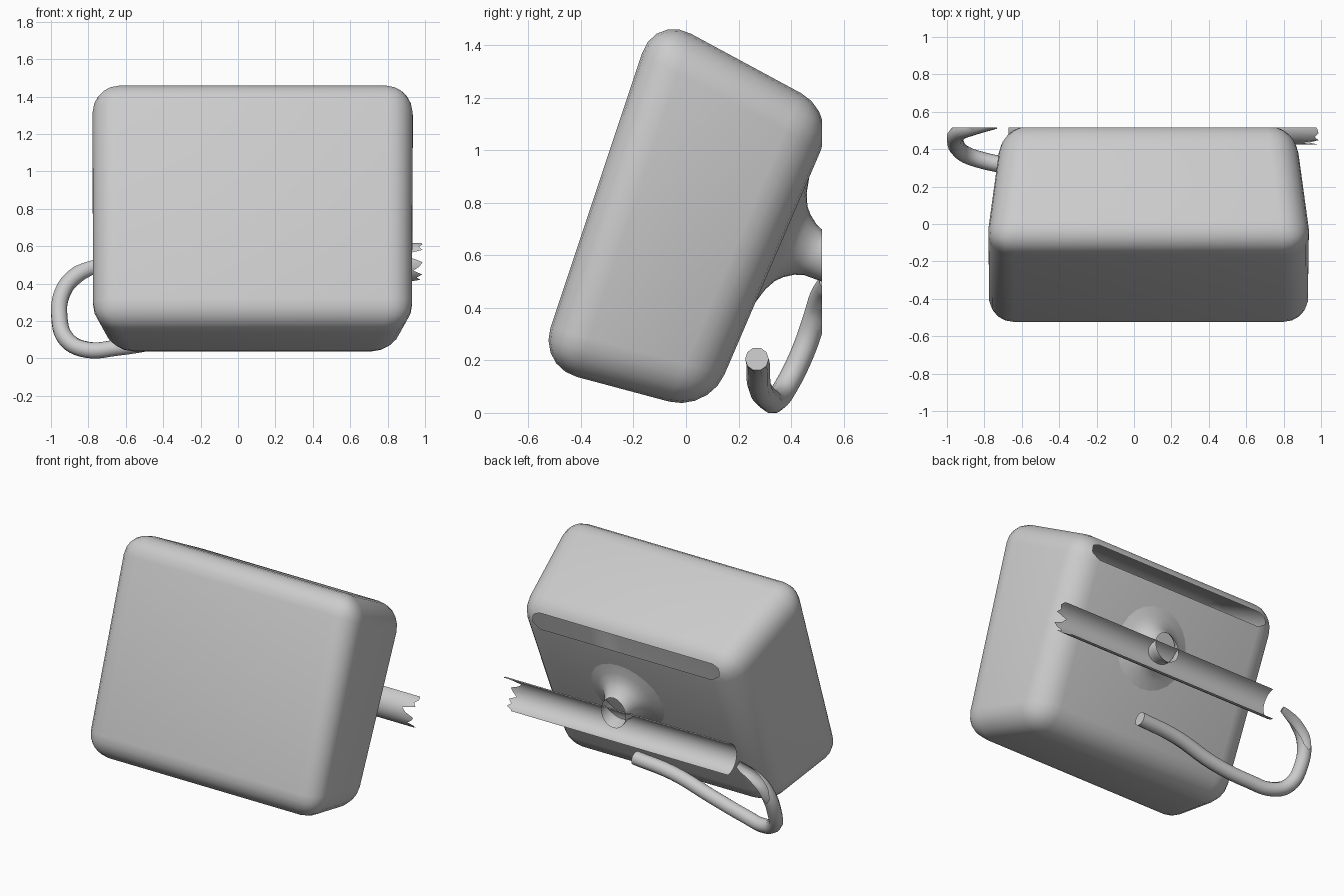
import bpy, bmesh, math, random
from mathutils import Vector

if "Cube" in bpy.data.objects:
    bpy.data.objects.remove(bpy.data.objects["Cube"])

random.seed(4)
CUT_Y = 0.517   # everything behind this plane is sliced away and left open
CX = 0.078      # centre of the housing in x


def finish(name, bm, angle=60):
    """Slice open at the back plane, link as an object and smooth."""
    geom = bm.verts[:] + bm.edges[:] + bm.faces[:]
    bmesh.ops.bisect_plane(bm, geom=geom, dist=1e-5, plane_co=(0, CUT_Y, 0),
                           plane_no=(0, 1, 0), clear_outer=True)
    me = bpy.data.meshes.new(name)
    bm.to_mesh(me)
    bm.free()
    ob = bpy.data.objects.new(name, me)
    bpy.context.scene.collection.objects.link(ob)
    bpy.ops.object.select_all(action='DESELECT')
    ob.select_set(True)
    bpy.context.view_layer.objects.active = ob
    bpy.ops.object.shade_smooth_by_angle(angle=math.radians(angle))
    return ob


def skin(bm, rows, closed):
    """Join rows of points with quads."""
    vs = [[bm.verts.new(p) for p in row] for row in rows]
    for a, b in zip(vs, vs[1:]):
        n = len(a)
        for i in range(n if closed else n - 1):
            j = (i + 1) % n
            bm.faces.new((a[i], a[j], b[j], b[i]))


# housing: tilted box, narrower at the back, with rounded edges
profile = [(-0.565, 0.177, 0.875), (0.085, 0.003, 0.775),
           (0.575, 1.143, 0.785), (-0.118, 1.517, 0.875)]   # y, z, half width
bm = bmesh.new()
skin(bm, [[(CX + s * w, y, z) for y, z, w in profile] for s in (-1, 1)], True)
bmesh.ops.holes_fill(bm, edges=bm.edges[:])
bmesh.ops.recalc_face_normals(bm, faces=bm.faces[:])
bmesh.ops.bevel(bm, geom=bm.edges[:], offset=0.155, segments=5, profile=0.5,
                affect='EDGES', clamp_overlap=True)
finish("housing", bm)

# mount: flared neck growing out of the back of the housing
base = Vector((0.17, 0.367, 0.66))
axis = Vector((0, 0.919, -0.394))
side, up = Vector((1, 0, 0)), Vector((0, 0.394, 0.919))
neck = [(0.30, -0.01), (0.20, 0.015), (0.155, 0.037), (0.13, 0.06),
        (0.105, 0.095), (0.092, 0.13), (0.088, 0.2)]         # radius, height
ring = [math.tau * i / 24 for i in range(24)]
bm = bmesh.new()
skin(bm, [[base + axis * h + (side * math.cos(a) + up * math.sin(a)) * r
           for a in ring] for r, h in neck], True)
finish("mount", bm)

# crossbar: half tube opening backwards, ragged at its right end
arc = [math.pi * (0.5 + i / 14) for i in range(15)]
bm = bmesh.new()
rows = []
for x, ragged in ((-0.67, 0), (-0.3, 0), (0.1, 0), (0.5, 0), (0.87, 0), (0.93, 1)):
    rows.append([(x + ragged * random.uniform(-0.03, 0.06),
                  0.53 + 0.105 * math.cos(a), 0.515 + 0.105 * math.sin(a))
                 for a in arc])
skin(bm, rows, False)
finish("crossbar", bm)

# cable: hanging tube that hooks up around the left side
path = [(0.18, 0.27, 0.205), (-0.1, 0.275, 0.18), (-0.4, 0.28, 0.10),
        (-0.65, 0.31, 0.057), (-0.81, 0.34, 0.047), (-0.915, 0.38, 0.10),
        (-0.955, 0.44, 0.22), (-0.935, 0.49, 0.36), (-0.87, 0.515, 0.44),
        (-0.75, 0.55, 0.50)]
cu = bpy.data.curves.new("cable_path", 'CURVE')
cu.dimensions = '3D'
cu.bevel_depth = 0.045
cu.bevel_resolution = 3
cu.resolution_u = 5
cu.use_fill_caps = True
sp = cu.splines.new('BEZIER')
sp.bezier_points.add(len(path) - 1)
for bp, p in zip(sp.bezier_points, path):
    bp.co = p
    bp.handle_left_type = bp.handle_right_type = 'AUTO'
tmp = bpy.data.objects.new("cable_path", cu)
bpy.context.scene.collection.objects.link(tmp)
bpy.context.view_layer.update()
me = bpy.data.meshes.new_from_object(tmp.evaluated_get(bpy.context.evaluated_depsgraph_get()))
bm = bmesh.new()
bm.from_mesh(me)
bpy.data.objects.remove(tmp)
finish("cable", bm)
